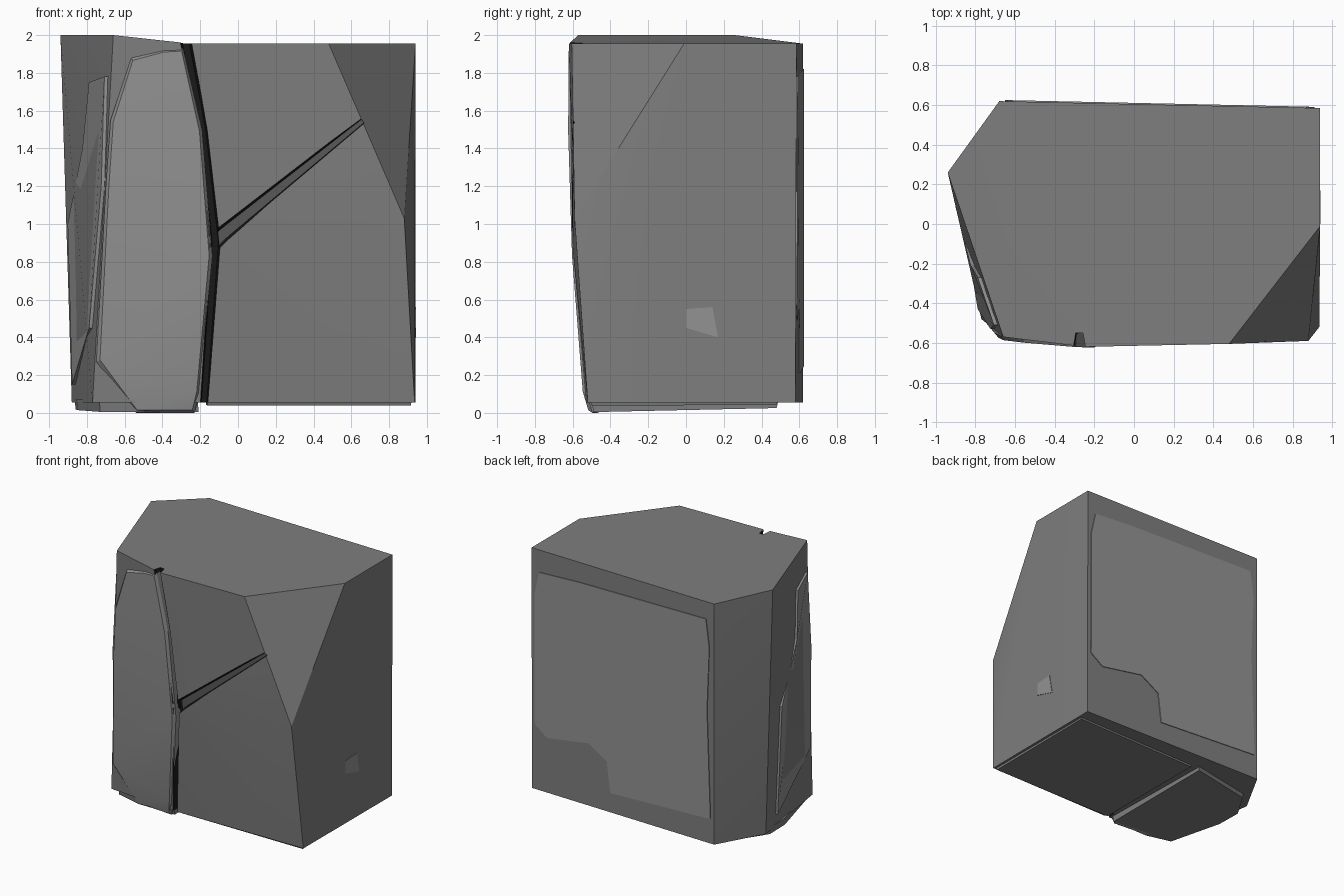
import bpy, bmesh
from mathutils import Vector
from mathutils.bvhtree import BVHTree

if "Cube" in bpy.data.objects:
    bpy.data.objects.remove(bpy.data.objects["Cube"])


def material(name, v):
    m = bpy.data.materials.new(name)
    m.diffuse_color = (v, v, v, 1)
    m.use_nodes = True
    m.node_tree.nodes["Principled BSDF"].inputs["Base Color"].default_value = m.diffuse_color
    return m


STONE = material("dark_stone", 0.21)
LIGHT = material("light_stone", 0.29)
CRACK = material("crack_black", 0.01)
FLOOR = material("crack_floor", 0.10)


def finish(name, bm, mats):
    bmesh.ops.recalc_face_normals(bm, faces=bm.faces)
    me = bpy.data.meshes.new(name)
    bm.to_mesh(me)
    bm.free()
    for m in mats:
        me.materials.append(m)
    ob = bpy.data.objects.new(name, me)
    bpy.context.collection.objects.link(ob)
    return ob


def soften(ob, angle):
    """Shade shallow facets smooth and keep real edges sharp."""
    bpy.ops.object.select_all(action='DESELECT')
    ob.select_set(True)
    bpy.context.view_layer.objects.active = ob
    bpy.ops.object.shade_smooth_by_angle(angle=angle)


def hull_bm(points):
    bm = bmesh.new()
    for p in points:
        bm.verts.new(p)
    res = bmesh.ops.convex_hull(bm, input=bm.verts)
    junk = {g for g in res["geom_interior"] + res["geom_unused"]
            if isinstance(g, bmesh.types.BMVert) and g.is_valid}
    bmesh.ops.delete(bm, geom=list(junk), context='VERTS')
    bmesh.ops.dissolve_limit(bm, angle_limit=0.01, verts=bm.verts, edges=bm.edges)
    return bm


def loft(name, rings, mats):
    """Closed skin over equal-length point rings, capped at both ends."""
    bm = bmesh.new()
    rows = [[bm.verts.new(p) for p in r] for r in rings]
    n = len(rows[0])
    for a, b in zip(rows, rows[1:]):
        for i in range(n):
            j = (i + 1) % n
            f = bm.faces.new((a[i], a[j], b[j], b[i]))
            if len(mats) > 1 and i == 2:
                f.material_index = 1
    bm.faces.new(rows[0])
    bm.faces.new(rows[-1][::-1])
    return finish(name, bm, mats)


def front_y(z):
    return -0.62 + 0.09 * (1 - z / 1.95) ** 2


# Main faceted block
body_bm = hull_bm([
    (-0.94, 0.26, 1.955), (-0.66, -0.57, 1.955), (-0.68, 0.62, 1.955),
    (0.94, 0.585, 1.955), (0.94, -0.01, 1.955), (0.48, -0.605, 1.955),
    (-0.25, -0.62, 1.955), (0.88, -0.59, 1.03), (-0.12, -0.602, 0.9),
    (-0.88, 0.26, 0.055), (-0.77, -0.48, 0.055), (-0.18, -0.53, 0.055),
    (0.935, -0.52, 0.055), (0.94, 0.58, 0.055), (-0.68, 0.62, 0.055)])


# The left end of the top rises a little
def top_vert(x, y):
    return min(body_bm.verts, key=lambda v: (v.co - Vector((x, y, 1.955))).length)


bmesh.ops.connect_verts(body_bm, verts=[top_vert(-0.25, -0.62), top_vert(-0.68, 0.62)])
for xy in ((-0.94, 0.26), (-0.66, -0.57)):
    top_vert(*xy).co.z = 2.0
tree = BVHTree.FromBMesh(body_bm)
body = finish("stone_block", body_bm, [STONE])
soften(body, 0.22)

# Cracks cut into the front: path points are (x, z, half width)
cracks = {
    "main_crack_cutter": ([(-0.295, 2.05, 0.038), (-0.185, 1.5, 0.027),
                           (-0.12, 0.9, 0.032), (-0.185, -0.02, 0.027)],
                          (1, 0), 0.07, [CRACK]),
    "branch_crack_cutter": ([(-0.14, 0.89, 0.058), (-0.07, 0.955, 0.055),
                             (0.66, 1.545, 0.022)], (-0.63, 0.77), 0.045, [CRACK, FLOOR]),
}
for name, (path, (sx, sz), depth, mats) in cracks.items():
    rings = []
    for x, z, w in path:
        deep = front_y(z) + depth
        rings.append([(x + sx * w * k, y, z + sz * w * k)
                      for k, y in ((-1.3, -0.72), (1.3, -0.72), (0.5, deep), (-0.5, deep))])
    cutter = loft(name, rings, mats)
    cutter.hide_render = True
    cutter.display_type = 'WIRE'
    mod = body.modifiers.new(name, 'BOOLEAN')
    mod.operation = 'DIFFERENCE'
    mod.solver = 'EXACT'
    mod.material_mode = 'TRANSFER'
    mod.object = cutter

# Raised front panel left of the crack, with a narrow chamfer
outline = [(-0.29, 1.93), (-0.39, 1.925), (-0.565, 1.88), (-0.675, 1.55), (-0.70, 1.2),
           (-0.75, 0.27), (-0.54, 0.0), (-0.23, 0.0), (-0.205, 0.1),
           (-0.135, 0.83), (-0.19, 1.5)]
pts = []
for x, z in outline:
    y = front_y(z) + 0.08 * (-0.3 - x) + max(0, 0.06 - z) * 0.3
    pts += [(x, y + 0.09, max(z, 0.02)), (x, y + 0.022, z),
            (-0.43 + (x + 0.43) * 0.94, y, 0.96 + (z - 0.96) * 0.985)]
panel = finish("front_panel", hull_bm(pts), [LIGHT])
soften(panel, 0.25)


# Thin raised patches laid onto the other sides
def patch(name, points, direction, rise):
    d = Vector(direction)
    hits = [tree.ray_cast(Vector(p) - d * 3, d)[0] for p in points]
    hits = [h for h in hits if h is not None]
    loft(name, [[h + d * 0.03 for h in hits], [h - d * rise for h in hits]], [LIGHT])


patch("back_patch", [(x, 0, z) for x, z in (
    (0.91, 0.57), (0.80, 0.49), (0.43, 0.55), (0.27, 0.45), (0.24, 0.21), (-0.65, 0.25),
    (-0.62, 1.1), (-0.64, 1.6), (-0.61, 1.82), (0.51, 1.80), (0.87, 1.78), (0.91, 1.6))],
    (0, -1, 0), 0.006)
patch("left_patch", [(0, y, z) for y, z in (
    (-0.51, 1.78), (-0.27, 1.75), (-0.21, 1.4), (0.09, 1.0), (0.11, 0.15),
    (-0.43, 0.45), (-0.53, 1.2))], (1, 0, 0), 0.018)
patch("right_patch", [(0, y, z) for y, z in (
    (0, 0.45), (0.17, 0.40), (0.14, 0.56), (0, 0.55))], (-1, 0, 0), 0.004)


# Base slabs under the block, separated by the crack, rising towards the back
def slab(name, shape, low, slope):
    loft(name, [[(x, y, low + slope * (y + 0.5)) for x, y in shape],
                [(x * 1.005, y * 1.02, 0.07) for x, y in shape]], [STONE])


slab("left_base_slab", [(-0.23, 0.48), (-0.74, 0.38), (-0.86, 0.18), (-0.85, -0.02),
                        (-0.73, -0.44), (-0.53, -0.49), (-0.21, -0.49)], 0.004, 0.022)
slab("right_base_slab", [(0.915, 0.48), (-0.17, 0.46), (-0.16, -0.5), (0.915, -0.5)],
     0.038, 0.005)
